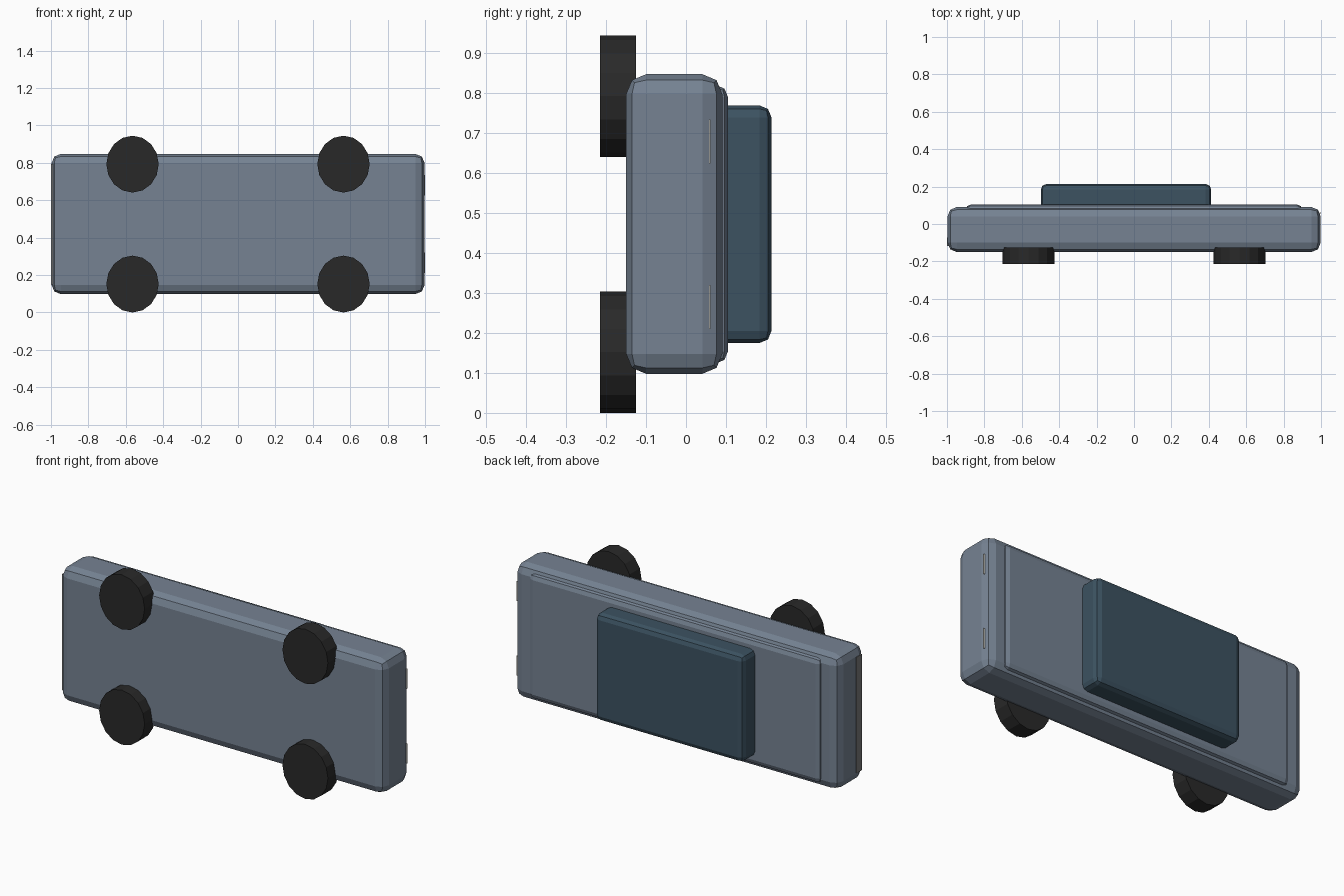
import bpy, math

if "Cube" in bpy.data.objects:
    bpy.data.objects.remove(bpy.data.objects["Cube"])

def material(name, rgb):
    m = bpy.data.materials.new(name)
    m.diffuse_color = (*rgb, 1.0)
    m.use_nodes = True
    m.node_tree.nodes["Principled BSDF"].inputs["Base Color"].default_value = m.diffuse_color
    return m

PAINT = material("slate paint", (0.18, 0.225, 0.29))
GLASS = material("dark blue glass", (0.045, 0.085, 0.12))
RUBBER = material("black rubber", (0.022, 0.022, 0.022))
LAMP = material("pale lamp", (0.75, 0.75, 0.70))
TRIM = material("grey trim", (0.20, 0.20, 0.20))

def box(name, x, y, z, mat, bevel=0.0):
    """Box spanning the given (min, max) ranges, with optional rounded edges."""
    bpy.ops.mesh.primitive_cube_add(size=1, location=[sum(r) / 2 for r in (x, y, z)])
    ob = bpy.context.object
    ob.name = name
    ob.scale = [r[1] - r[0] for r in (x, y, z)]
    bpy.ops.object.transform_apply(location=False, rotation=False, scale=True)
    ob.data.materials.append(mat)
    if bevel:
        mod = ob.modifiers.new("rounded edges", 'BEVEL')
        mod.width = bevel
        mod.segments = 2
    return ob

MID_Z = 0.4725

# Main body, raised deck and cabin
box("body", (-0.997, 0.998), (-0.15, 0.091), (0.098, 0.848), PAINT, 0.05)
box("deck", (-0.90, 0.90), (0.0, 0.105), (0.124, 0.821), PAINT, 0.03)
box("cabin", (-0.498, 0.413), (0.03, 0.214), (0.175, 0.77), GLASS, 0.03)

# Trim strip across the rear end
box("rear_trim", (-1.0, -0.99), (-0.118, -0.072), (0.15, 0.795), TRIM)

# Slim lamps on the nose
for side in (-1, 1):
    zc = MID_Z + side * 0.2075
    box("lamp", (0.993, 1.0), (0.057, 0.061), (zc - 0.055, zc + 0.055), LAMP)

# Four wheels, slightly taller than wide
for sx in (-1, 1):
    for sz in (-1, 1):
        bpy.ops.mesh.primitive_cylinder_add(
            vertices=16, radius=1, depth=0.09,
            location=(sx * 0.564, -0.17, MID_Z + sz * 0.3205),
            rotation=(math.pi / 2, 0, 0))
        wheel = bpy.context.object
        wheel.name = "wheel"
        wheel.scale = (0.14, 0.152, 1)
        wheel.data.materials.append(RUBBER)
